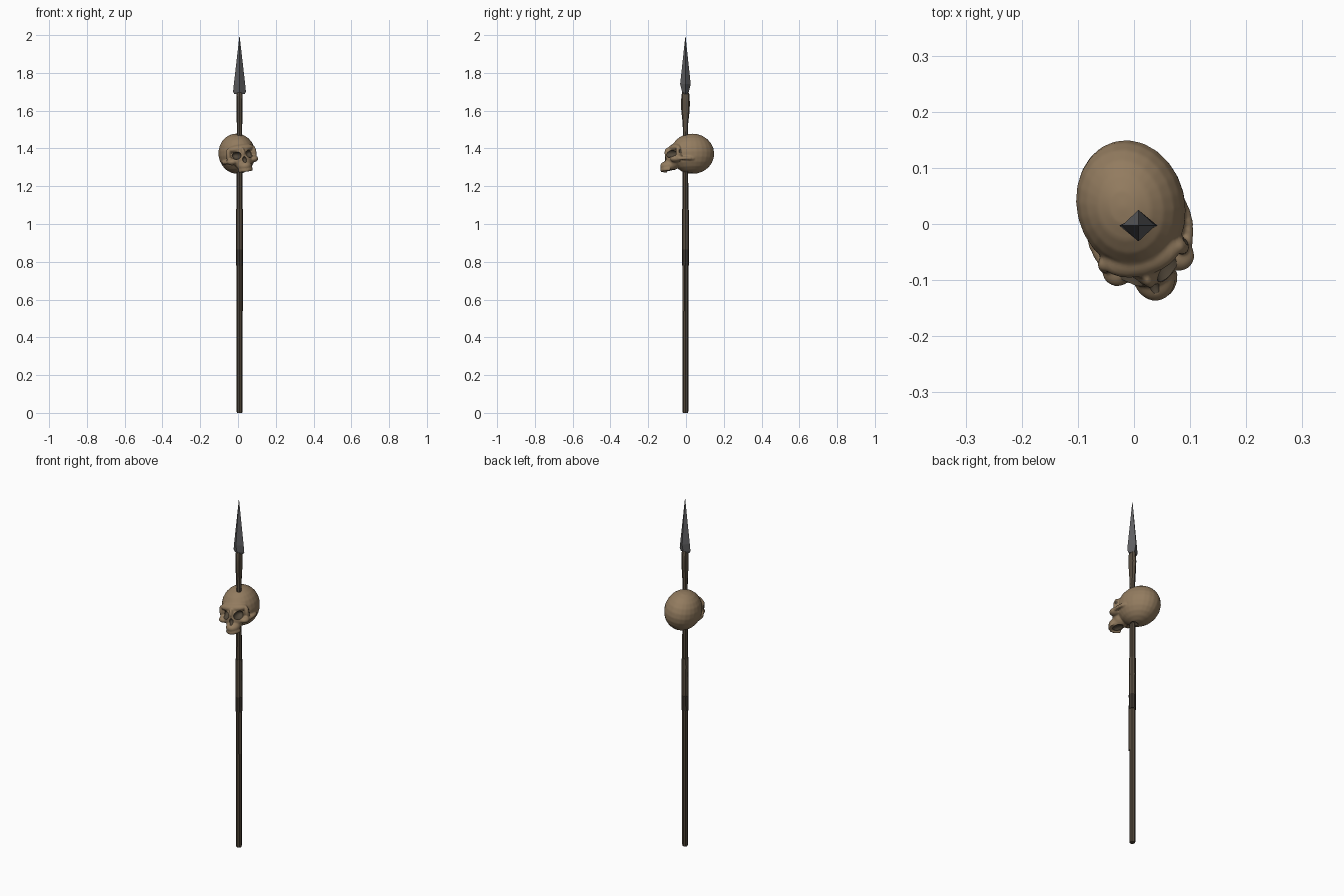
import bpy, bmesh, math
from mathutils import Matrix, Vector

if "Cube" in bpy.data.objects:
    bpy.data.objects.remove(bpy.data.objects["Cube"])

def mat(name, rgb):
    m = bpy.data.materials.new(name)
    m.diffuse_color = (*rgb, 1)
    m.use_nodes = True
    m.node_tree.nodes["Principled BSDF"].inputs["Base Color"].default_value = m.diffuse_color
    return m

BONE = mat("aged bone", (0.29, 0.20, 0.115))
HOLLOW = mat("dark hollow", (0.085, 0.065, 0.043))
WOOD = mat("dark wood", (0.082, 0.062, 0.041))
WRAP = mat("leather wrap", (0.10, 0.077, 0.053))
DARK = mat("dark binding", (0.045, 0.036, 0.027))
METAL = mat("worn iron", (0.115, 0.115, 0.12))
AX, AY = 0.008, -0.003          # spear axis

def finish(bm, name, mats, smooth=True):
    bmesh.ops.recalc_face_normals(bm, faces=bm.faces)
    me = bpy.data.meshes.new(name)
    bm.to_mesh(me)
    bm.free()
    ob = bpy.data.objects.new(name, me)
    bpy.context.collection.objects.link(ob)
    for m in mats:
        me.materials.append(m)
    if smooth:
        shade(ob)
    return ob

def shade(ob, angle=40):
    bpy.ops.object.select_all(action='DESELECT')
    ob.select_set(True)
    bpy.context.view_layer.objects.active = ob
    bpy.ops.object.shade_smooth_by_angle(angle=math.radians(angle))

def loft(name, rings, n, material, smooth=True):
    """Closed tube along the spear axis from rings of (z, rx, ry)."""
    bm = bmesh.new()
    loops = []
    for z, rx, ry in rings:
        loops.append([bm.verts.new((AX + rx * math.cos(2 * math.pi * i / n),
                                    AY + ry * math.sin(2 * math.pi * i / n), z))
                      for i in range(n)])
    for a, b in zip(loops, loops[1:]):
        for i in range(n):
            j = (i + 1) % n
            bm.faces.new((a[i], a[j], b[j], b[i]))
    bm.faces.new(loops[0])
    bm.faces.new(loops[-1])
    bmesh.ops.remove_doubles(bm, verts=bm.verts, dist=0.0001)
    return finish(bm, name, [material], smooth)

# spear shaft, bindings and head
loft("shaft", [(0, .014, .014), (0.01, .0155, .0155), (1.1, .0155, .0155),
               (1.3, .0145, .0145), (1.6, .013, .013)], 8, WOOD)
loft("grip_wrap", [(0.86, .018, .018), (0.93, .0185, .018), (0.98, .0175, .0185),
                   (1.03, .019, .018), (1.08, .0175, .0175)], 8, WRAP)
loft("grip_band", [(0.78, .0195, .0185), (0.82, .0185, .018), (0.865, .019, .0185)], 8, DARK)
loft("socket_sleeve", [(1.47, .014, .0135), (1.53, .0145, .0145), (1.60, .0155, .022),
                       (1.64, .0165, .0235), (1.685, .017, .021), (1.695, .014, .017)], 8, WRAP)
loft("spear_head", [(1.688, .027, .014), (1.70, .034, .018), (1.74, .030, .028),
                    (2.0, 0, 0)], 4, METAL, smooth=False)

# loose strap lying along the shaft below the grip
bm = bmesh.new()
bmesh.ops.create_cube(bm, size=1, matrix=Matrix.Translation((AX + .013, AY - .009, 0.66)) @
                      Matrix.Rotation(math.radians(-35), 4, 'Z') @ Matrix.Diagonal((.006, .012, .24, 1)))
finish(bm, "loose_strap", [WRAP], smooth=False)

# skull, built around its own centre facing -y
def blobs(items, seg=24):
    bm = bmesh.new()
    for c, r in items:
        bmesh.ops.create_uvsphere(bm, u_segments=seg, v_segments=seg // 2, radius=1,
                                  matrix=Matrix.Translation(c) @ Matrix.Diagonal((*r, 1)))
    return bm

def both(c, r):
    return [((s * c[0], c[1], c[2]), r) for s in (-1, 1)]

masses = [((0, .002, 0), (.097, .118, .107)),         # cranium
          ((0, -.088, .028), (.072, .038, .024)),     # brow
          ((0, -.105, -.03), (.052, .042, .058)),     # mid face
          ((0, -.133, .005), (.012, .016, .028)),     # nose bridge
          ((0, -.13, -.066), (.038, .045, .028))]     # upper jaw
masses += both((.057, -.105, -.036), (.028, .028, .018))   # cheekbones
masses += both((.071, -.09, .0), (.012, .016, .035))       # outer orbit rims
for k in range(6):                                         # cheek arches
    t = k / 5
    masses += both((.074 + .014 * math.sin(t * 2.2), -.095 + .075 * t, -.036), (.009, .015, .010))
for k in range(5):                                         # upper teeth
    a = (k + .5) * math.radians(17)
    masses += both((.035 * math.sin(a), -.125 - .042 * math.cos(a), -.086), (.0065, .007, .012))

hollows = [((0, -.158, -.03), (.012, .026, .017)),         # nose opening
           ((0, -.115, -.102), (.026, .042, .022)),        # palate
           ((0, -.02, -.115), (.022, .025, .025))]         # base opening
hollows += both((.038, -.132, -.004), (.025, .042, .021))  # eye sockets
hollows += both((.099, -.078, .004), (.022, .020, .028))   # temples

skull = finish(blobs(masses), "skull", [BONE, HOLLOW], smooth=False)
cutter = finish(blobs(hollows), "skull_cutter", [HOLLOW], smooth=False)
cutter.hide_render = True

rm = skull.modifiers.new("fuse", 'REMESH')
rm.mode = 'VOXEL'
rm.voxel_size = 0.0045
sm = skull.modifiers.new("soften", 'SMOOTH')
sm.iterations = 4
bo = skull.modifiers.new("carve", 'BOOLEAN')
bo.operation = 'DIFFERENCE'
bo.solver = 'EXACT'
bo.use_self = True
bo.object = cutter
bpy.context.view_layer.update()
baked = bpy.data.meshes.new_from_object(
    skull.evaluated_get(bpy.context.evaluated_depsgraph_get()))
skull.modifiers.clear()
skull.data = baked
bpy.data.objects.remove(cutter)

# carved faces are dark, everything else bone
baked.materials.clear()
baked.materials.append(BONE)
baked.materials.append(HOLLOW)
for p in baked.polygons:
    inside = any(sum(((p.center[i] - c[i]) / r[i]) ** 2 for i in range(3)) < 1.005
                 for c, r in hollows)
    p.material_index = 1 if inside else 0

# set the skull on the shaft, turned and tilted
baked.transform(Matrix.Translation((-.005, .031, 1.372)) @
                Matrix.Rotation(math.radians(14), 4, 'Z') @
                Matrix.Rotation(math.radians(-8), 4, 'Y'))
shade(skull)
